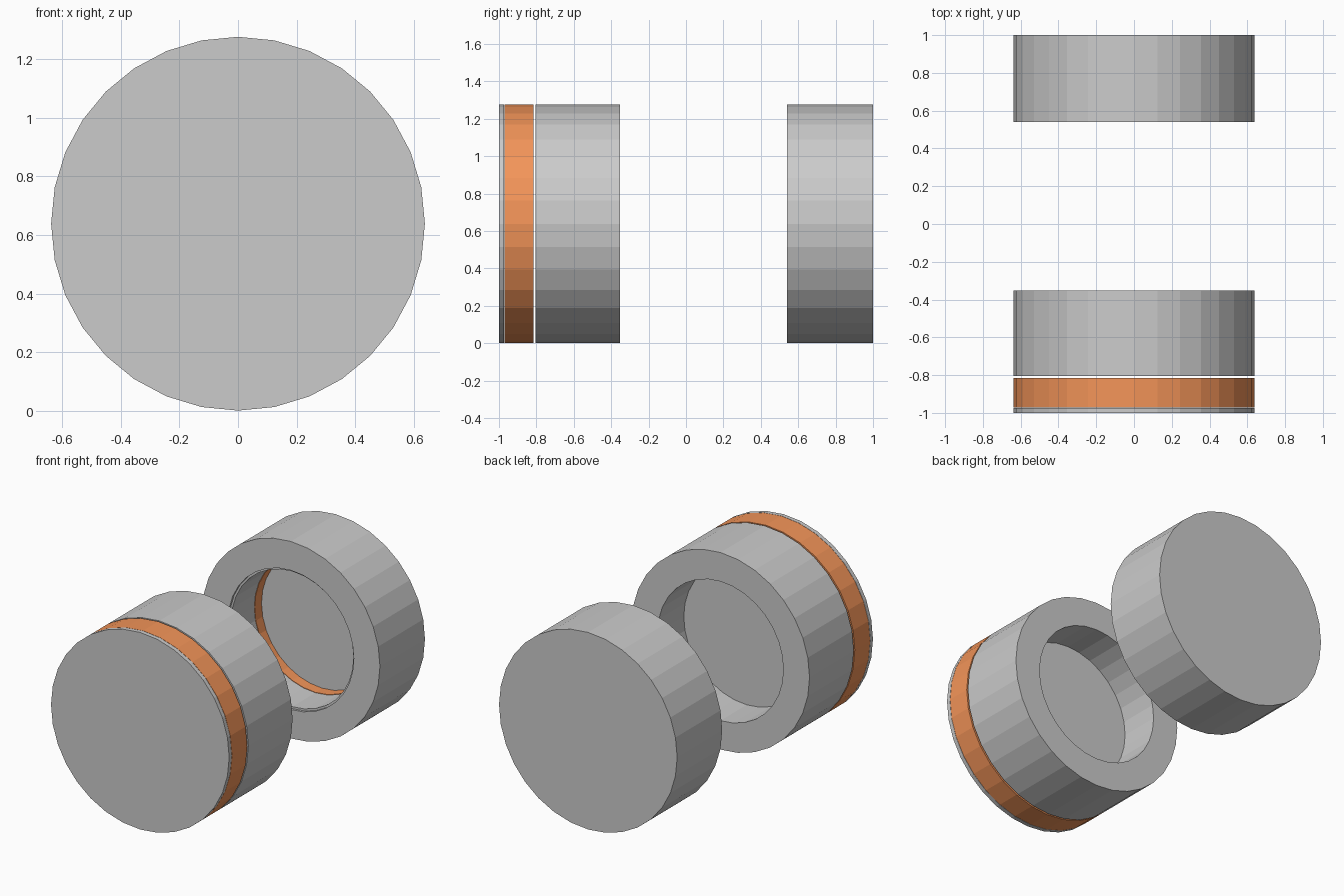
import bpy, bmesh, math

if "Cube" in bpy.data.objects:
    bpy.data.objects.remove(bpy.data.objects["Cube"])

SEG = 32
R = 0.637
CZ = 0.6385

orange = bpy.data.materials.new("orange")
orange.diffuse_color = (0.9, 0.3, 0.1, 1)
orange.use_nodes = True
orange.node_tree.nodes["Principled BSDF"].inputs["Base Color"].default_value = orange.diffuse_color


def lathe(name, profile, mat=None, closed=False):
    """Spin (radius, y) points around the horizontal y axis; open ends get capped."""
    bm = bmesh.new()
    rings = []
    for r, y in profile:
        ring = []
        for i in range(SEG):
            a = 2 * math.pi * i / SEG
            ring.append(bm.verts.new((r * math.sin(a), y, CZ + r * math.cos(a))))
        rings.append(ring)
    pairs = list(zip(rings, rings[1:]))
    if closed:
        pairs.append((rings[-1], rings[0]))
    for a, b in pairs:
        for i in range(SEG):
            j = (i + 1) % SEG
            bm.faces.new((a[i], a[j], b[j], b[i]))
    if not closed:
        bm.faces.new(rings[0])
        bm.faces.new(rings[-1])
    bmesh.ops.recalc_face_normals(bm, faces=bm.faces)
    me = bpy.data.meshes.new(name)
    bm.to_mesh(me)
    bm.free()
    ob = bpy.data.objects.new(name, me)
    bpy.context.collection.objects.link(ob)
    if mat:
        me.materials.append(mat)
    return ob


# Front cap: thin end plate, coloured band, and cup open to the back
lathe("end_plate", [(R, -1.0), (R, -0.973)])
lathe("outer_band", [(R, -0.971), (R, -0.815)], orange)
lathe("front_cup", [(R, -0.804), (R, -0.352), (0.45, -0.352), (0.45, -0.62)])

# Back cap: cup open to the front with a small lip step in the bore
lathe("back_cup", [(R, 1.0), (R, 0.54), (0.45, 0.54), (0.45, 0.555),
                   (0.437, 0.555), (0.437, 0.86)])

# Coloured band lining the bottom of the back bore
lathe("inner_band", [(0.437, 0.79), (0.437, 0.86), (0.434, 0.86), (0.434, 0.79)],
      orange, closed=True)
